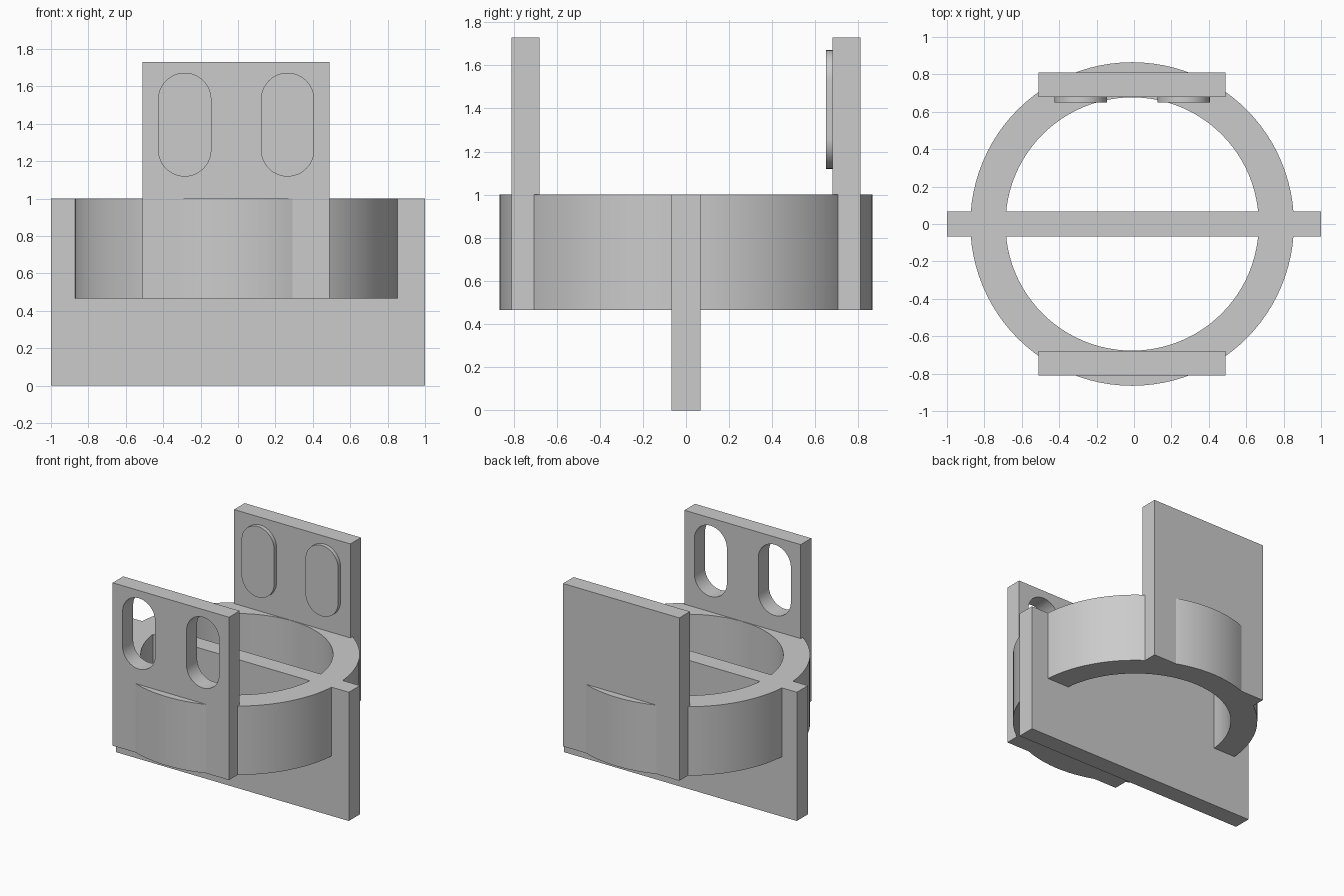
import bpy, bmesh, math

default = bpy.data.objects.get("Cube")
if default:
    bpy.data.objects.remove(default, do_unlink=True)

CX = -0.01                     # ring and plates share this centre line
RING_BOTTOM, RING_TOP = 0.465, 1.0
PLATE_IN, PLATE_OUT, PLATE_TOP = 0.68, 0.81, 1.73

grey = bpy.data.materials.new("plain grey")
grey.use_nodes = True
colour = (0.6, 0.6, 0.6, 1)
grey.diffuse_color = colour
grey.node_tree.nodes["Principled BSDF"].inputs["Base Color"].default_value = colour


def finish(name, bm):
    bmesh.ops.recalc_face_normals(bm, faces=bm.faces)
    mesh = bpy.data.meshes.new(name)
    bm.to_mesh(mesh)
    bm.free()
    mesh.materials.append(grey)
    obj = bpy.data.objects.new(name, mesh)
    bpy.context.collection.objects.link(obj)
    return obj


def box(name, x, y, z):
    bm = bmesh.new()
    face = bm.faces.new([bm.verts.new(p) for p in (
        (x[0], y[0], z[0]), (x[1], y[0], z[0]), (x[1], y[1], z[0]), (x[0], y[1], z[0]))])
    raised = bmesh.ops.extrude_face_region(bm, geom=[face])["geom"]
    bmesh.ops.translate(bm, vec=(0, 0, z[1] - z[0]),
                        verts=[v for v in raised if isinstance(v, bmesh.types.BMVert)])
    return finish(name, bm)


def capsule(name, x, y0, y1, radius=0.14, low=1.26, high=1.53, steps=24):
    """Upright rounded slot shape extruded along y."""
    bm = bmesh.new()
    outline = []
    for centre, start in ((high, 0), (low, math.pi)):
        for i in range(steps + 1):
            a = start + math.pi * i / steps
            outline.append(bm.verts.new((x + radius * math.cos(a), y0,
                                         centre + radius * math.sin(a))))
    face = bm.faces.new(outline)
    moved = bmesh.ops.extrude_face_region(bm, geom=[face])["geom"]
    bmesh.ops.translate(bm, vec=(0, y1 - y0, 0),
                        verts=[v for v in moved if isinstance(v, bmesh.types.BMVert)])
    return finish(name, bm)


def ring(name, inner, outer, z0, z1, segments=96):
    bm = bmesh.new()
    loops = []
    for i in range(segments):
        a = math.tau * i / segments
        loops.append([bm.verts.new((CX + r * math.cos(a), r * math.sin(a), z))
                      for r, z in ((inner, z0), (outer, z0), (outer, z1), (inner, z1))])
    for i in range(segments):
        a, b = loops[i], loops[(i + 1) % segments]
        for j in range(4):
            k = (j + 1) % 4
            bm.faces.new((a[j], b[j], b[k], a[k]))
    return finish(name, bm)


def smooth(obj):
    bpy.ops.object.select_all(action="DESELECT")
    obj.select_set(True)
    bpy.context.view_layer.objects.active = obj
    bpy.ops.object.shade_smooth_by_angle(angle=math.radians(30))


# Collar ring and the upright web crossing it
smooth(ring("collar_ring", 0.677, 0.865, RING_BOTTOM, RING_TOP))
box("cross_web", (-1, 1), (-0.068, 0.068), (0, RING_TOP))

# Front and back plates
width, height = (CX - 0.5, CX + 0.5), (RING_BOTTOM, PLATE_TOP)
front = box("front_plate", width, (-PLATE_OUT, -PLATE_IN), height)
box("back_plate", width, (PLATE_IN, PLATE_OUT), height)

# Slots through the front plate, matching raised pads on the back plate
for side, offset in (("right", -0.275), ("left", 0.275)):
    x = CX + offset
    cutter = capsule("slot_cutter", x, -PLATE_OUT - 0.1, -PLATE_IN + 0.1)
    cutter.hide_render = True
    mod = front.modifiers.new("slot", "BOOLEAN")
    mod.operation, mod.solver, mod.object = "DIFFERENCE", "EXACT", cutter
    bpy.context.view_layer.objects.active = front
    bpy.ops.object.modifier_apply(modifier=mod.name)
    bpy.data.objects.remove(cutter, do_unlink=True)
    smooth(capsule(side + "_pad", x, PLATE_IN - 0.03, PLATE_IN + 0.01))
smooth(front)
